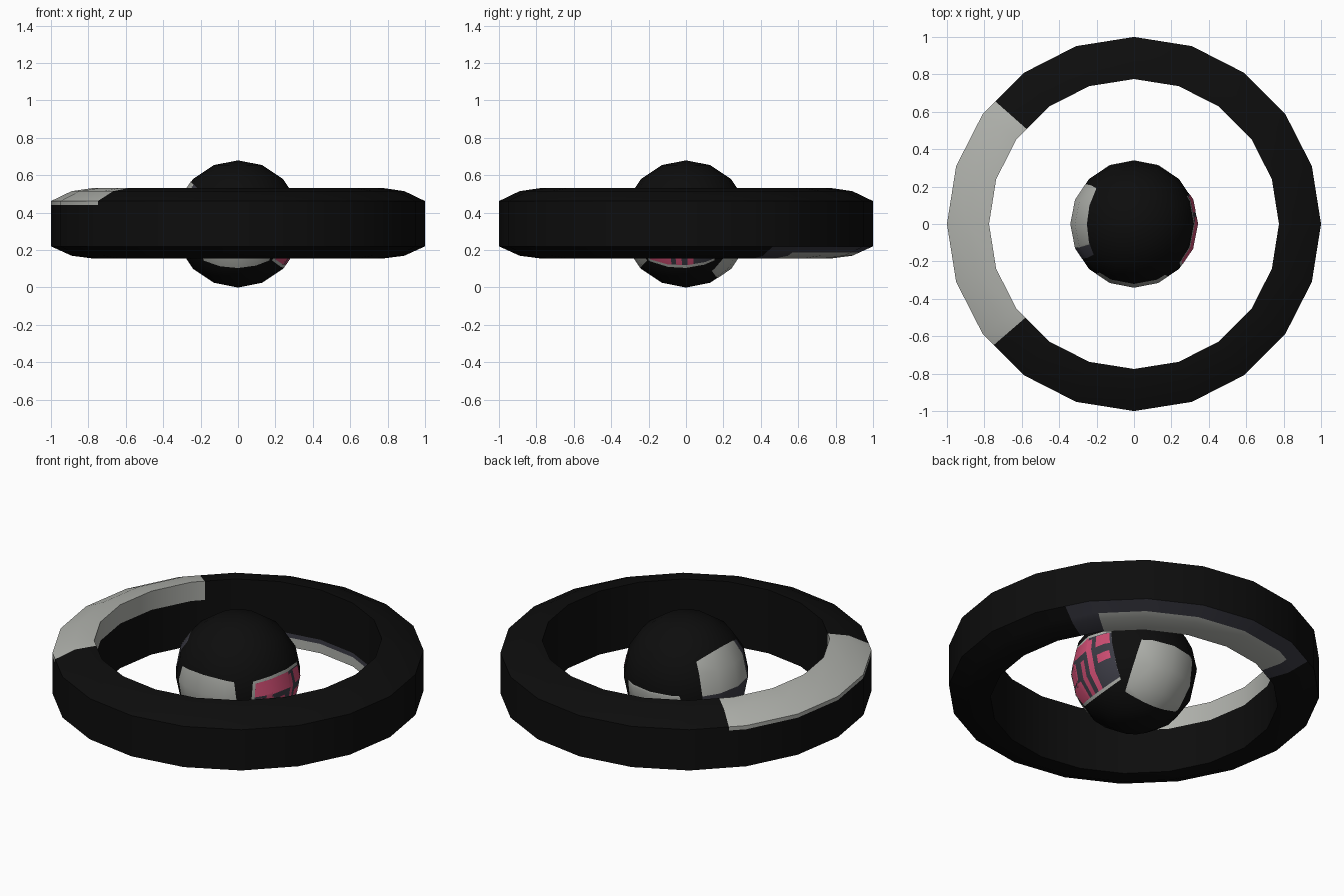
import bpy, bmesh, math
from mathutils import Vector

if "Cube" in bpy.data.objects:
    bpy.data.objects.remove(bpy.data.objects["Cube"])

def material(name, rgb):
    m = bpy.data.materials.new(name)
    m.diffuse_color = (*rgb, 1)
    m.use_nodes = True
    m.node_tree.nodes["Principled BSDF"].inputs["Base Color"].default_value = m.diffuse_color
    return m

BLACK = material("black", (0.004, 0.004, 0.004))
GRAY = material("light gray", (0.43, 0.44, 0.41))
SLATE = material("dark slate", (0.045, 0.045, 0.06))
PINK = material("pink", (0.62, 0.075, 0.17))

def finish(name, bm, mats):
    me = bpy.data.meshes.new(name)
    bm.to_mesh(me)
    bm.free()
    ob = bpy.data.objects.new(name, me)
    bpy.context.collection.objects.link(ob)
    for m in mats:
        me.materials.append(m)
    bpy.ops.object.select_all(action='DESELECT')
    ob.select_set(True)
    bpy.context.view_layer.objects.active = ob
    bpy.ops.object.shade_smooth_by_angle(angle=math.radians(30))
    return ob

# Outer ring: a 20-sided sweep, with extra cuts where the colours change
profile = [(1, .22), (1, .44), (1, .462), (.89, .515), (.775, .532), (.775, .42),
           (.775, .235), (.775, .21), (.775, .155), (.89, .17), (.925, .186)]
TOP_PATCH = (138.5, 220.8)       # gray on the upper left
LOW_OUTER = (28, 121)            # slate border on the underside
LOW_INNER = (38, 114)            # gray inside that border
angles = sorted(list(range(0, 360, 18)) + [*TOP_PATCH, *LOW_OUTER, *LOW_INNER])

def ring_colour(seg, az):
    def inside(span):
        return span[0] < az < span[1]
    if seg in (1, 2, 3, 4) and inside(TOP_PATCH):
        return 1
    if seg in (7, 8, 9) and inside(LOW_INNER):
        return 1
    if seg >= 6 and inside(LOW_OUTER):
        return 2
    return 0

bm = bmesh.new()
loops = []
for az in angles:
    k = math.cos(math.radians(9)) / math.cos(math.radians(az % 18 - 9))
    a = math.radians(az)
    loops.append([bm.verts.new((r * k * math.cos(a), r * k * math.sin(a), z)) for r, z in profile])
n = len(profile)
for i, az in enumerate(angles):
    nxt = (i + 1) % len(angles)
    mid = (az + (angles[nxt] if nxt else 360)) / 2
    for s in range(n):
        t = (s + 1) % n
        f = bm.faces.new((loops[i][s], loops[nxt][s], loops[nxt][t], loops[i][t]))
        f.material_index = ring_colour(s, mid)
bmesh.ops.recalc_face_normals(bm, faces=bm.faces)
finish("outer_ring", bm, [BLACK, GRAY, SLATE])

# Central ball
CENTRE = Vector((0, 0, 0.34))

def ball_mesh():
    bm = bmesh.new()
    bmesh.ops.create_uvsphere(bm, u_segments=16, v_segments=8, radius=0.34)
    return bm

bm = ball_mesh()
bmesh.ops.translate(bm, verts=bm.verts, vec=CENTRE)
finish("ball", bm, [BLACK])

# Thin plate on the ball: the ball shell trimmed to an angular rectangle
# around a centre direction (azimuth, latitude), in degrees
def plate(name, az, lat, left, right, low, high, mat, lift):
    a, l = math.radians(az), math.radians(lat)
    d = Vector((math.cos(a) * math.cos(l), math.sin(a) * math.cos(l), math.sin(l)))
    side = Vector((-math.sin(a), math.cos(a), 0))
    up = d.cross(side)
    bm = ball_mesh()
    for axis, angle, sign in ((side, left, -1), (side, right, 1), (up, low, -1), (up, high, 1)):
        t = math.radians(angle)
        normal = sign * (axis * math.cos(t) - d * math.sin(t))
        bmesh.ops.bisect_plane(bm, geom=bm.verts[:] + bm.edges[:] + bm.faces[:], dist=1e-6,
                               plane_co=(0, 0, 0), plane_no=normal, clear_outer=True)
    for v in bm.verts:
        v.co = v.co * (1 + lift) + CENTRE
    finish(name, bm, [mat])

# Gray panels at front and back, bordered panel at left
plate("front_panel", -92, -13, -36, 36, -31, 31, GRAY, .003)
plate("back_panel", 88, -29, -35, 35, -31, 31, GRAY, .003)
plate("left_panel_border", 178, 9, -38, 36, -31, 33, SLATE, .003)
plate("left_panel", 178, 9, -38, 24, -8, 33, GRAY, .006)

# Patterned panel at right: gray rim, slate field, pink blocks
AZ, LAT = -6, -12
plate("right_panel_rim", AZ, LAT, -37, 36, -32, 30, GRAY, .003)
plate("right_panel_field", AZ, LAT, -34, 36, -29, 27, SLATE, .005)
blocks = [(-34, 8, 12, 27), (-34, -14, -8, 9), (-34, -10, -29, -11), (-5, 1, -29, 6),
          (7, 13, -29, 24), (18, 32, -5, 4), (18, 34, 12, 26), (-22, -16, -14, 14)]
for i, b in enumerate(blocks):
    plate(f"pink_block_{i + 1}", AZ, LAT, *b, PINK, .007 + .0004 * i)
